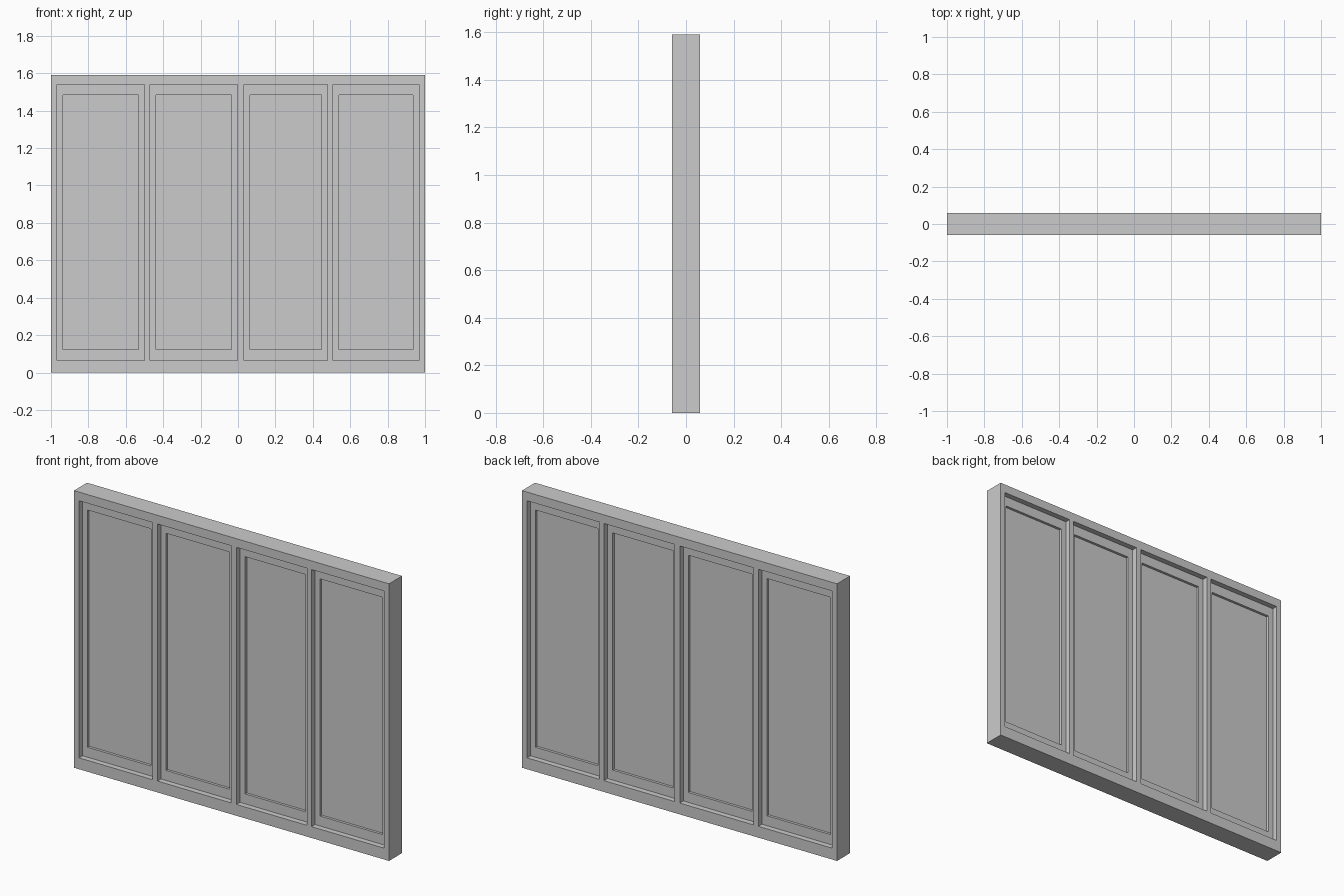
import bpy, bmesh

if "Cube" in bpy.data.objects:
    bpy.data.objects.remove(bpy.data.objects["Cube"])

HEIGHT = 1.59
# x extents of the four openings, and the shared sill / head heights
OPENINGS = [(-0.968, -0.5), (-0.47, -0.002), (0.032, 0.479), (0.508, 0.968)]
SILL, HEAD = 0.065, 1.54
STILE, RAIL = 0.032, 0.057


def lattice(name, xs, zs, half_depth, is_hole):
    """Closed slab on an x/z grid, leaving out the cells that are holes."""
    bm = bmesh.new()
    grid = [[bm.verts.new((x, -half_depth, z)) for z in zs] for x in xs]
    for i in range(len(xs) - 1):
        for j in range(len(zs) - 1):
            if not is_hole(i, j):
                bm.faces.new((grid[i][j], grid[i + 1][j],
                              grid[i + 1][j + 1], grid[i][j + 1]))
    ext = bmesh.ops.extrude_face_region(bm, geom=bm.faces[:], use_keep_orig=True)
    verts = [v for v in ext["geom"] if isinstance(v, bmesh.types.BMVert)]
    bmesh.ops.translate(bm, verts=verts, vec=(0, 2 * half_depth, 0))
    bmesh.ops.recalc_face_normals(bm, faces=bm.faces[:])
    mesh = bpy.data.meshes.new(name)
    bm.to_mesh(mesh)
    bm.free()
    obj = bpy.data.objects.new(name, mesh)
    bpy.context.collection.objects.link(obj)
    return obj


# Outer window frame with four openings
frame_xs = [-1.0] + [x for pair in OPENINGS for x in pair] + [1.0]
lattice("window_frame", frame_xs, [0, SILL, HEAD, HEIGHT], 0.059,
        lambda i, j: j == 1 and i % 2 == 1)

# Recessed sash and glass pane in each opening
for n, (x0, x1) in enumerate(OPENINGS, 1):
    xs = [x0, x0 + STILE, x1 - STILE, x1]
    zs = [SILL, SILL + RAIL, HEAD - RAIL, HEAD]
    lattice(f"sash_{n}", xs, zs, 0.027, lambda i, j: i == 1 and j == 1)
    lattice(f"glass_pane_{n}", xs[1:3], zs[1:3], 0.012, lambda i, j: False)
